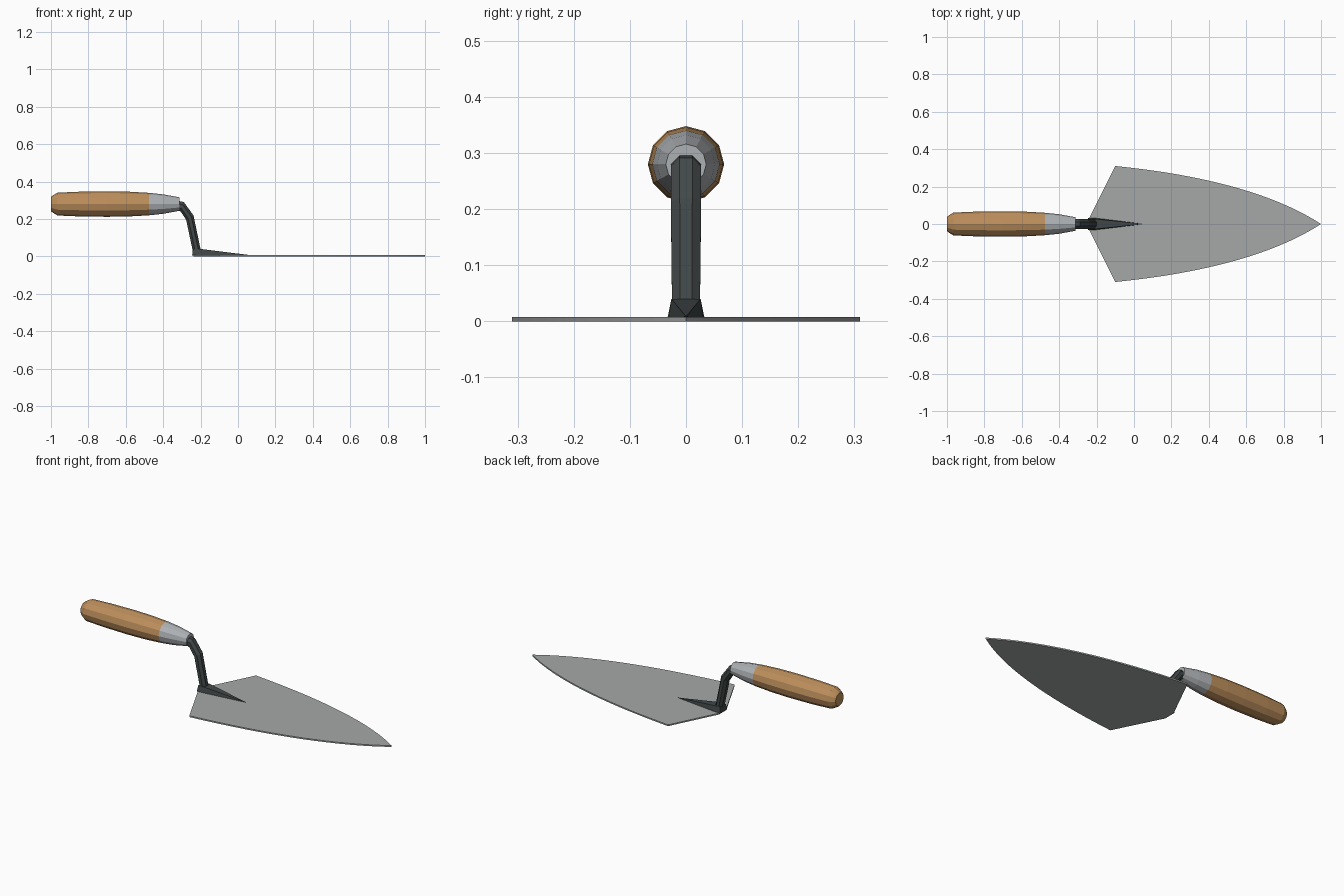
import bpy, math

if "Cube" in bpy.data.objects:
    bpy.data.objects.remove(bpy.data.objects["Cube"])


def material(name, rgb):
    m = bpy.data.materials.new(name)
    m.diffuse_color = (*rgb, 1)
    m.use_nodes = True
    m.node_tree.nodes["Principled BSDF"].inputs["Base Color"].default_value = m.diffuse_color
    return m


WOOD = material("wood", (0.50, 0.27, 0.105))
STEEL = material("blade steel", (0.38, 0.39, 0.39))
FERRULE = material("ferrule metal", (0.42, 0.44, 0.46))
IRON = material("dark iron", (0.055, 0.064, 0.064))


def make(name, verts, faces, mat):
    me = bpy.data.meshes.new(name)
    me.from_pydata(verts, [], faces)
    me.materials.append(mat)
    ob = bpy.data.objects.new(name, me)
    bpy.context.collection.objects.link(ob)
    # Consistent outward normals
    bpy.context.view_layer.objects.active = ob
    ob.select_set(True)
    bpy.ops.object.mode_set(mode='EDIT')
    bpy.ops.mesh.select_all(action='SELECT')
    bpy.ops.mesh.normals_make_consistent(inside=False)
    bpy.ops.object.mode_set(mode='OBJECT')
    ob.select_set(False)
    return ob


def loft(name, rings, mat):
    """Skin a list of equal-sized rings and cap both ends."""
    n = len(rings[0])
    verts = [v for r in rings for v in r]
    faces = [(i * n + k, i * n + (k + 1) % n, (i + 1) * n + (k + 1) % n, (i + 1) * n + k)
             for i in range(len(rings) - 1) for k in range(n)]
    faces += [tuple(range(n)), tuple(range(len(verts) - n, len(verts)))]
    return make(name, verts, faces, mat)


def turned(name, profile, mat, sides=12, z=0.28):
    """Turned part along x from (x, radius) pairs."""
    rings = [[(x, r * math.sin(k * math.tau / sides), z + r * math.cos(k * math.tau / sides))
              for k in range(sides)] for x, r in profile]
    return loft(name, rings, mat)


# Wooden grip and metal ferrule
turned("handle", [(-1.0, 0.038), (-0.99, 0.046), (-0.965, 0.061), (-0.85, 0.066), (-0.70, 0.068),
                  (-0.58, 0.066), (-0.475, 0.060)], WOOD)
turned("ferrule", [(-0.475, 0.060), (-0.40, 0.052), (-0.312, 0.036)], FERRULE)

# Blade: curved sides from a quadratic curve, mirrored, with a short blunt heel
p0, p1, p2 = (-0.10, 0.31), (0.636, 0.236), (1.0, 0.0)
side = []
for i in range(17):
    t = i / 16
    side.append(tuple((1 - t) ** 2 * a + 2 * t * (1 - t) * b + t * t * c
                      for a, b, c in zip(p0, p1, p2)))
half = [(-0.238, 0.035)] + side
outline = half + [(x, -y) for x, y in reversed(half[:-1])]
loft("blade", [[(x, y, z) for x, y in outline] for z in (0.0, 0.008)], STEEL)

# Bent neck: octagonal sections between upper and lower edge points
sections = [((-0.32, 0.297), (-0.32, 0.245), 0.027), ((-0.29, 0.291), (-0.306, 0.240), 0.027),
            ((-0.238, 0.220), (-0.277, 0.195), 0.027), ((-0.20, 0.038), (-0.242, 0.030), 0.025)]
rings = []
for (ax, az), (bx, bz), w in sections:
    ring = []
    for k in range(8):
        a = math.tau * (k + 0.5) / 8
        s = math.cos(a) / math.cos(math.pi / 8)
        c = math.sin(a) / math.cos(math.pi / 8)
        ring.append(((ax + bx) / 2 + s * (ax - bx) / 2, c * w, (az + bz) / 2 + s * (az - bz) / 2))
    rings.append(ring)
loft("neck", rings, IRON)

# Tapered foot running forward along the blade to a point
verts = [(-0.245, -0.033, 0.006), (-0.245, 0.033, 0.006),
         (-0.241, -0.026, 0.040), (-0.241, 0.026, 0.040),
         (-0.20, -0.026, 0.040), (-0.20, 0.026, 0.040),
         (-0.20, -0.031, 0.006), (-0.20, 0.031, 0.006), (0.055, 0, 0.0085)]
faces = [(0, 1, 3, 2), (2, 3, 5, 4), (0, 2, 4, 6), (1, 7, 5, 3), (4, 5, 8),
         (6, 4, 8), (5, 7, 8), (0, 6, 7, 1), (6, 8, 7)]
make("foot", verts, faces, IRON)
